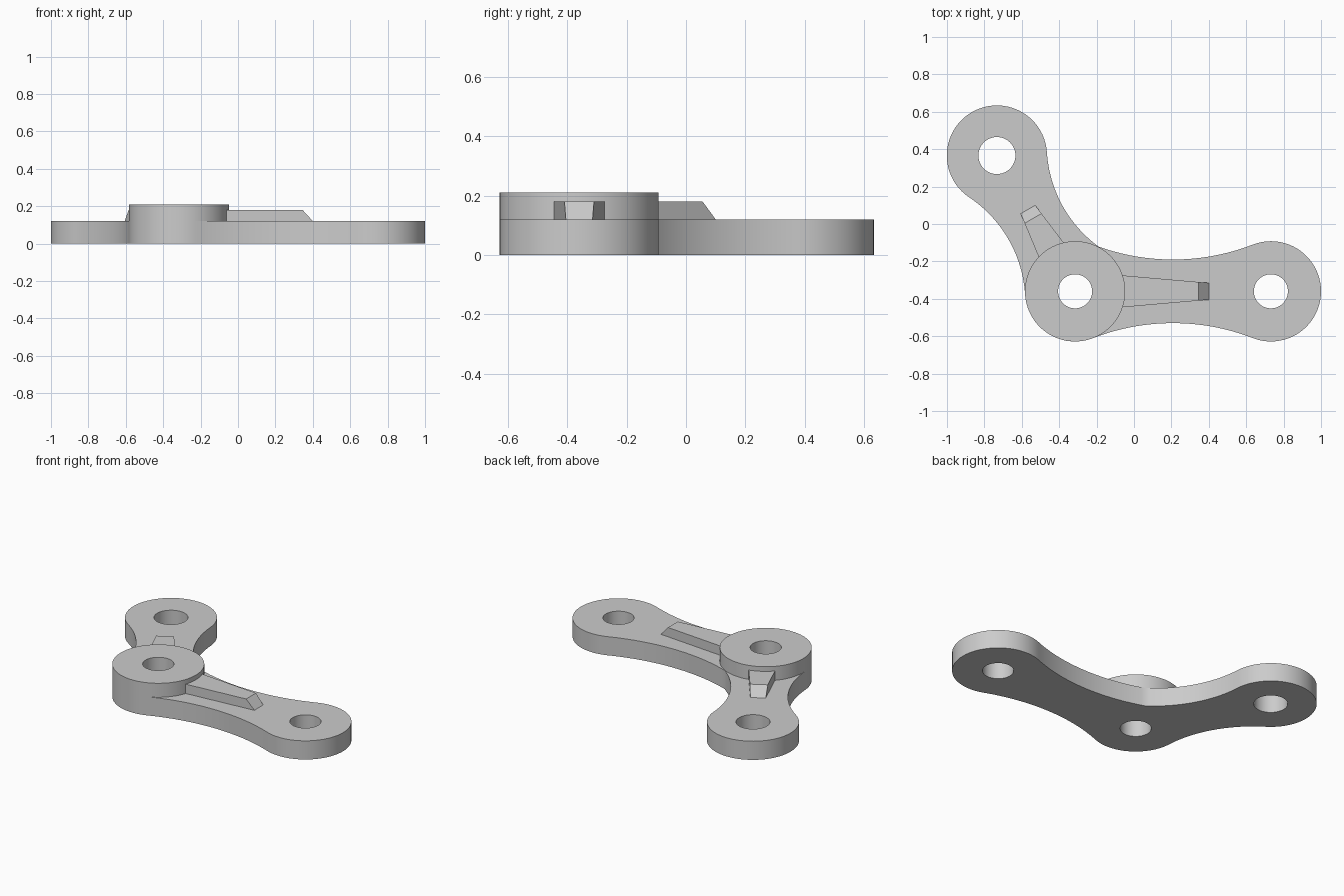
import bpy, bmesh
from math import pi, tau, cos, sin, atan2, sqrt, ceil, radians
from mathutils import Vector, Matrix

cube = bpy.data.objects.get("Cube")
if cube:
    bpy.data.objects.remove(cube, do_unlink=True)

HUB = Vector((-0.315, -0.36))
RIGHT = Vector((0.732, -0.36))
UPPER = Vector((-0.733, 0.366))
R = 0.268          # radius of every rounded end
WAIST = 0.17       # half width at the middle of each arm
PLATE, RIB, TOP = 0.12, 0.18, 0.21

grey = bpy.data.materials.new("light grey")
grey.use_nodes = True
colour = (0.6, 0.6, 0.6, 1)
grey.diffuse_color = colour
grey.node_tree.nodes["Principled BSDF"].inputs["Base Color"].default_value = colour


def arc(centre, radius, start, end, ccw=True):
    """Points along an arc from the direction of start to that of end."""
    a = atan2(*(start - centre).yx)
    sweep = (atan2(*(end - centre).yx) - a) % tau
    if not ccw:
        sweep -= tau
    n = max(6, ceil(abs(sweep) * radius / 0.025))
    return [centre + radius * Vector((cos(a + sweep * i / n), sin(a + sweep * i / n)))
            for i in range(n + 1)]


def circle(centre, radius, n=64):
    return [centre + radius * Vector((cos(tau * i / n), sin(tau * i / n))) for i in range(n)]


def side_arc(a, b, side):
    """Centre and radius of the hollow arc touching both end circles."""
    half = (b - a).length / 2
    along = (b - a).normalized()
    normal = Vector((-along.y, along.x)) * side
    radius = (half ** 2 + WAIST ** 2 - R ** 2) / (2 * (R - WAIST))
    return (a + b) / 2 + normal * (WAIST + radius), radius


def touch(end, hollow):
    return end + (hollow[0] - end).normalized() * R


def meeting(p, q):
    """Crossing of two circles that lies nearer the hub."""
    (a, ra), (b, rb) = p, q
    d = (b - a).length
    u = (b - a) / d
    t = (ra ** 2 - rb ** 2 + d ** 2) / (2 * d)
    h = sqrt(ra ** 2 - t ** 2)
    v = Vector((-u.y, u.x))
    return min((a + u * t + v * h * s for s in (1, -1)), key=lambda c: (c - HUB).length)


def slab(name, loops, z0, z1):
    """Extruded outline; the loops after the first are holes."""
    curve = bpy.data.curves.new(name, 'CURVE')
    curve.dimensions, curve.fill_mode = '2D', 'BOTH'
    curve.extrude = (z1 - z0) / 2
    for loop in loops:
        pts = [p for i, p in enumerate(loop) if (p - loop[i - 1]).length > 1e-4]
        spline = curve.splines.new('POLY')
        spline.points.add(len(pts) - 1)
        for point, p in zip(spline.points, pts):
            point.co = (p.x, p.y, 0, 1)
        spline.use_cyclic_u = True
    source = bpy.data.objects.new(name, curve)
    mesh = bpy.data.meshes.new_from_object(source)
    bpy.data.objects.remove(source)
    bm = bmesh.new()
    bm.from_mesh(mesh)
    bmesh.ops.translate(bm, verts=bm.verts, vec=(0, 0, (z0 + z1) / 2))
    bmesh.ops.remove_doubles(bm, verts=bm.verts, dist=1e-5)
    return finish(name, bm)


def finish(name, bm):
    bmesh.ops.recalc_face_normals(bm, faces=bm.faces)
    mesh = bpy.data.meshes.new(name)
    bm.to_mesh(mesh)
    bm.free()
    mesh.materials.append(grey)
    obj = bpy.data.objects.new(name, mesh)
    bpy.context.collection.objects.link(obj)
    bpy.ops.object.select_all(action='DESELECT')
    obj.select_set(True)
    bpy.context.view_layer.objects.active = obj
    bpy.ops.object.shade_smooth_by_angle(angle=radians(30))
    return obj


def rib(name, target, length, root):
    """Tapered rib running from inside the hub, with a sloped tip."""
    bm = bmesh.new()
    bmesh.ops.create_cube(bm, size=1)
    start, tip = 0.2, 0.045
    slope = (root - tip) / (length - 0.255)
    for v in bm.verts:
        high, far = v.co.z > 0, v.co.x > 0
        x = (length - 0.055 * high) if far else start
        width = tip + slope * (length - x)
        v.co = (x, width if v.co.y > 0 else -width, RIB if high else PLATE)
    way = target - HUB
    turn = Matrix.Rotation(atan2(way.y, way.x), 4, 'Z')
    bmesh.ops.transform(bm, verts=bm.verts,
                        matrix=Matrix.Translation(HUB.to_3d()) @ turn)
    return finish(name, bm)


# Bent link plate: rounded ends joined by hollow sides
low, inner_a = (side_arc(HUB, RIGHT, s) for s in (-1, 1))
outer, inner_b = (side_arc(HUB, UPPER, s) for s in (1, -1))
corner = meeting(inner_a, inner_b)
outline = (arc(HUB, R, touch(HUB, outer), touch(HUB, low))
           + arc(*low, touch(HUB, low), touch(RIGHT, low), False)
           + arc(RIGHT, R, touch(RIGHT, low), touch(RIGHT, inner_a))
           + arc(*inner_a, touch(RIGHT, inner_a), corner, False)
           + arc(*inner_b, corner, touch(UPPER, inner_b), False)
           + arc(UPPER, R, touch(UPPER, inner_b), touch(UPPER, outer))
           + arc(*outer, touch(UPPER, outer), touch(HUB, outer), False))
bore = circle(HUB, 0.091)
slab("link_plate", [outline, bore, circle(RIGHT, 0.091), circle(UPPER, 0.099)], 0, PLATE)

# Raised boss at the elbow
slab("hub_boss", [circle(HUB, R, 96), bore], PLATE, TOP)

# Stiffening ribs
rib("long_rib", RIGHT, 0.715, 0.085)
rib("short_rib", UPPER, 0.505, 0.077)
